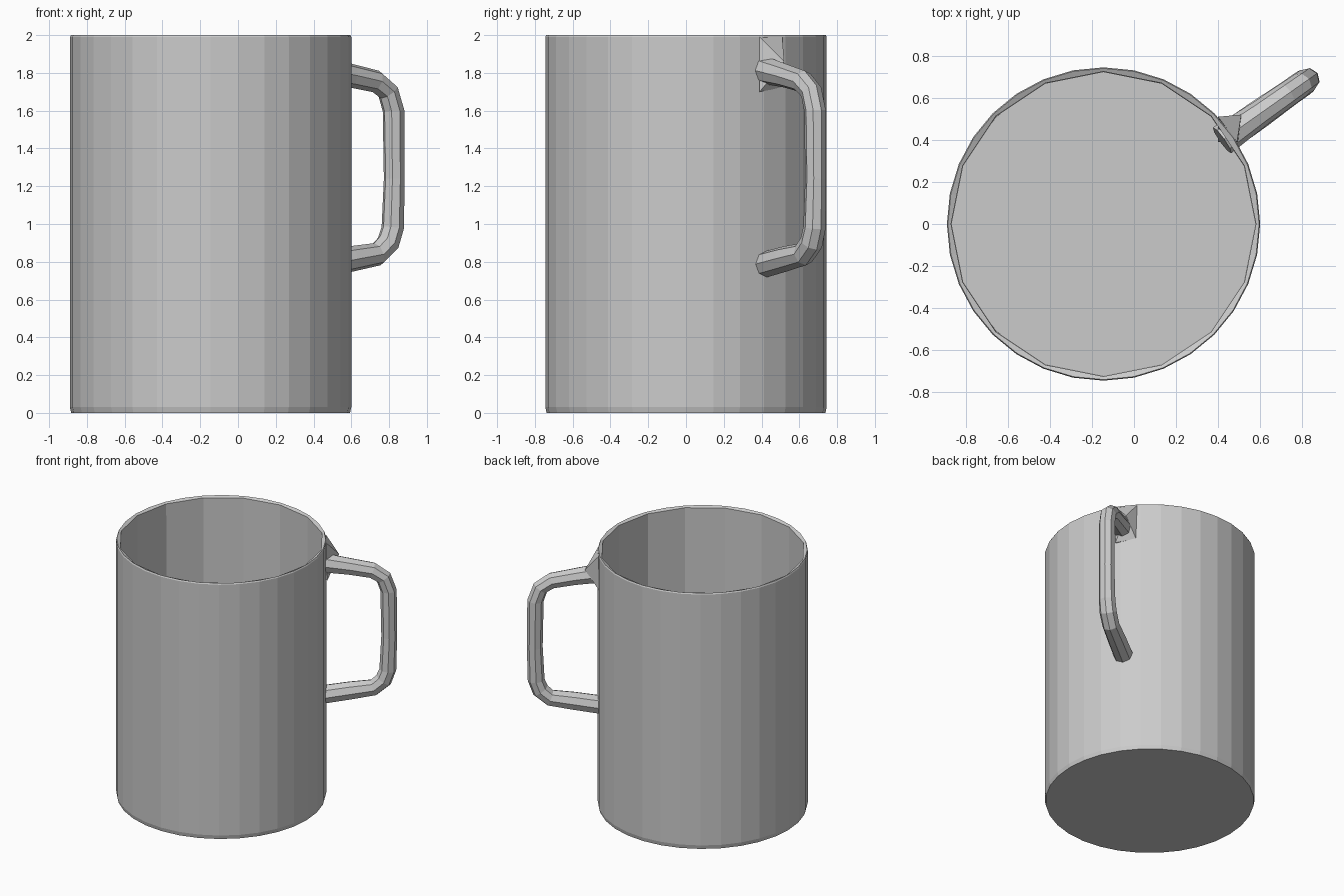
import bpy, bmesh, math
from mathutils import Vector

if "Cube" in bpy.data.objects:
    bpy.data.objects.remove(bpy.data.objects["Cube"])

CX, SIDES = -0.145, 32
ANGLE = math.radians(35.2)


def finish(bm, name):
    bmesh.ops.recalc_face_normals(bm, faces=bm.faces[:])
    mesh = bpy.data.meshes.new(name)
    bm.to_mesh(mesh)
    bm.free()
    obj = bpy.data.objects.new(name, mesh)
    bpy.context.collection.objects.link(obj)
    return obj


def skin(bm, rings):
    # join successive rings of points and cap both ends
    rows = [[bm.verts.new(p) for p in ring] for ring in rings]
    n = len(rows[0])
    for a, b in zip(rows, rows[1:]):
        for i in range(n):
            j = (i + 1) % n
            bm.faces.new((a[i], a[j], b[j], b[i]))
    bm.faces.new(rows[0])
    bm.faces.new(rows[-1])


# mug body: round outside, coarser 16-sided inside
def body_ring(r, z, coarse=False):
    ring = []
    for i in range(SIDES):
        a = 2 * math.pi * i / SIDES
        k = math.cos(math.pi / 16) if coarse and i % 2 else 1
        ring.append((CX + r * k * math.cos(a), r * k * math.sin(a), z))
    return ring


bm = bmesh.new()
skin(bm, [body_ring(0.738, 0), body_ring(0.745, 0.03), body_ring(0.745, 1.99),
          body_ring(0.74, 2.0), body_ring(0.725, 1.99, True),
          body_ring(0.722, 0.06, True)])
finish(bm, "mug_body")

# handle: tube swept along a path of (radial distance, height, tube radius)
path = [(0.69, 0.78, 0.07), (0.91, 0.815, 0.068), (1.08, 0.84, 0.062),
        (1.15, 0.90, 0.062), (1.18, 0.98, 0.06), (1.19, 1.24, 0.056),
        (1.185, 1.60, 0.058), (1.15, 1.70, 0.058), (1.07, 1.755, 0.06),
        (0.91, 1.785, 0.063), (0.69, 1.82, 0.075)]
out = Vector((math.cos(ANGLE), math.sin(ANGLE), 0))
side = Vector((-out.y, out.x, 0))
up = Vector((0, 0, 1))
origin = Vector((CX, 0, 0))
points = [origin + out * r + up * z for r, z, _ in path]
rings = []
for i, (p, (_, _, rad)) in enumerate(zip(points, path)):
    tangent = (points[min(i + 1, len(points) - 1)] - points[max(i - 1, 0)]).normalized()
    normal = side.cross(tangent)
    rings.append([p + rad * (side * math.cos(a) + normal * math.sin(a))
                  for a in (2 * math.pi * k / 8 for k in range(8))])
bm = bmesh.new()
skin(bm, rings)
finish(bm, "handle")

# faceted flare joining the handle to the rim
bm = bmesh.new()
for p in [(0.40, 0.51, 1.99), (0.49, 0.39, 1.99), (0.40, 0.39, 1.71),
          (0.50, 0.39, 1.70), (0.51, 0.52, 1.86), (0.40, 0.50, 1.72)]:
    bm.verts.new(p)
bmesh.ops.convex_hull(bm, input=bm.verts[:])
finish(bm, "handle_flare")
